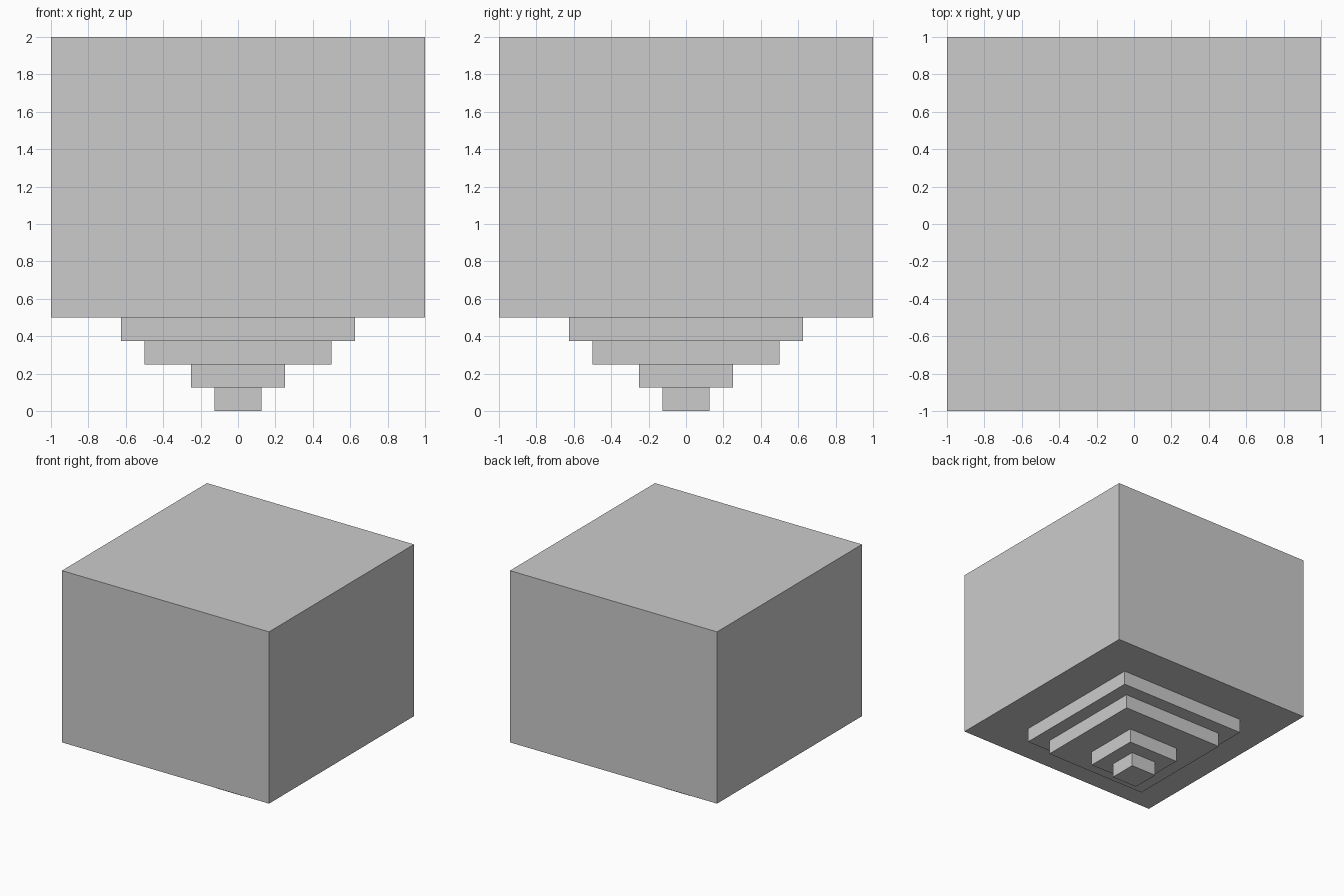
import bpy

if "Cube" in bpy.data.objects:
    bpy.data.objects.remove(bpy.data.objects["Cube"])


def add_block(name, half_width, z_low, z_high):
    """Square block centred on the z axis."""
    bpy.ops.mesh.primitive_cube_add(size=1, location=(0, 0, (z_low + z_high) / 2))
    block = bpy.context.object
    block.name = name
    block.scale = (2 * half_width, 2 * half_width, z_high - z_low)
    bpy.ops.object.transform_apply(location=False, rotation=False, scale=True)
    return block


# Stepped base, widening upwards in equal layers
STEP = 0.125
for i, half_width in enumerate((0.125, 0.25, 0.5, 0.625)):
    add_block(f"base_step_{i + 1}", half_width, i * STEP, (i + 1) * STEP)

# Large main block on top
add_block("main_block", 1.0, 4 * STEP, 2.0)
